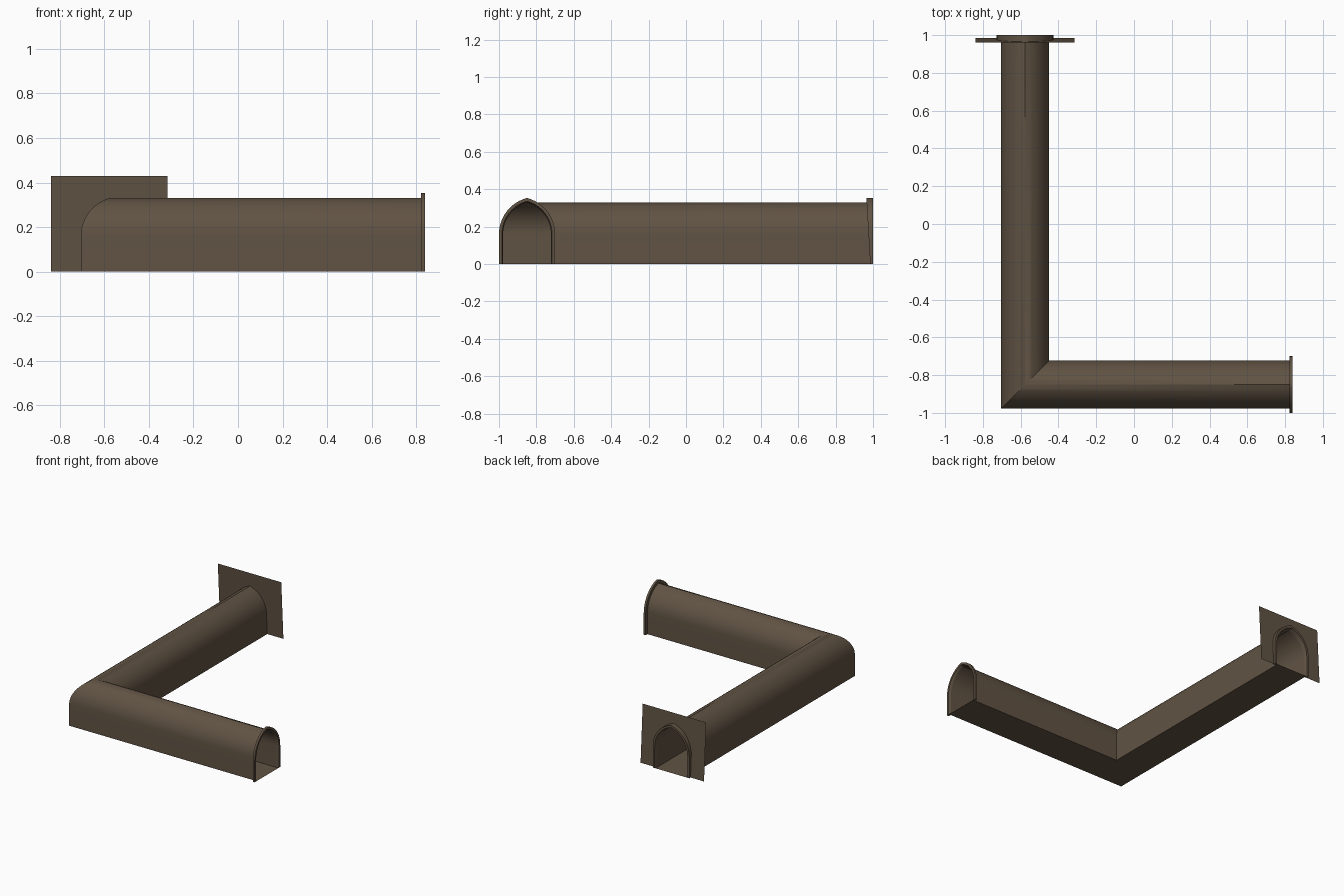
import bpy, bmesh, math

if "Cube" in bpy.data.objects:
    bpy.data.objects.remove(bpy.data.objects["Cube"])

CX, CY = -0.577, -0.85      # centre lines of the two tunnel legs
SPRING = 0.16               # height where the walls start to curve
X_END = 0.838

brown = bpy.data.materials.new("dull brown")
brown.diffuse_color = (0.118, 0.086, 0.057, 1)
brown.use_nodes = True
brown.node_tree.nodes["Principled BSDF"].inputs["Base Color"].default_value = brown.diffuse_color


def arch(a, h, n=12):
    """Slightly pointed arch, (offset, height) from left foot to right foot."""
    rise = h - SPRING
    r = (a * a + rise * rise) / (2 * a)
    end = math.asin(rise / r)
    right = [(a - r + r * math.cos(end * i / n), SPRING + r * math.sin(end * i / n))
             for i in range(n + 1)]
    left = [(-u, z) for u, z in right]
    return [(-a, 0)] + left + right[-2::-1] + [(a, 0)]


def plate_y(z):
    """The wall plate leans slightly toward the tunnel."""
    return 0.985 - 0.058 * z


def make(name, loops, pairs, wraps=(), caps=()):
    """Bridge point loops; wraps are pairs joined across the floor, caps single faces."""
    bm = bmesh.new()
    vs = [[bm.verts.new(p) for p in loop] for loop in loops]
    for i, j in pairs:
        a, b = vs[i], vs[j]
        for k in range(len(a) - 1):
            bm.faces.new((a[k], a[k + 1], b[k + 1], b[k]))
    for i, j in wraps:
        a, b = vs[i], vs[j]
        bm.faces.new((a[-1], a[0], b[0], b[-1]))
    for i in caps:
        bm.faces.new(vs[i])
    bmesh.ops.recalc_face_normals(bm, faces=bm.faces[:])
    me = bpy.data.meshes.new(name)
    bm.to_mesh(me)
    bm.free()
    me.materials.append(brown)
    ob = bpy.data.objects.new(name, me)
    bpy.context.collection.objects.link(ob)
    bpy.ops.object.select_all(action='DESELECT')
    ob.select_set(True)
    bpy.context.view_layer.objects.active = ob
    bpy.ops.object.shade_smooth_by_angle(angle=math.radians(35))
    return ob


tube = arch(0.128, 0.33)
outer = arch(0.15, 0.353)
inner = arch(0.134, 0.336)


def at_x(profile, x):
    return [(x, CY + u, z) for u, z in profile]


def at_y(profile, y=None):
    return [(CX + u, plate_y(z) if y is None else y, z) for u, z in profile]


# L-shaped tunnel with a mitred corner and a floor
make("tunnel",
     [at_x(tube, X_END - 0.016), [(CX + u, CY + u, z) for u, z in tube], at_y(tube)],
     [(0, 1), (1, 2)], wraps=[(0, 1), (1, 2)])

# Raised rims round both openings, with a strip of floor inside
ring = [(0, 1), (1, 2), (2, 3), (3, 0)]
make("side_rim", [at_x(outer, X_END - 0.016), at_x(outer, X_END),
                  at_x(inner, X_END), at_x(tube, X_END - 0.016)], ring, wraps=[(2, 3)])
make("back_rim", [at_y(outer), at_y(outer, 1.0),
                  at_y(inner, 1.0), at_y(tube)], ring, wraps=[(2, 3)])

# Thin leaning wall plate with an arched cut-out
corners = [(-0.838, 0), (-0.838, 0.43), (-0.316, 0.43), (-0.316, 0)]
make("wall_plate",
     [[(x, plate_y(z), z) for x, z in corners] + at_y(outer)[::-1]], [], caps=[0])
